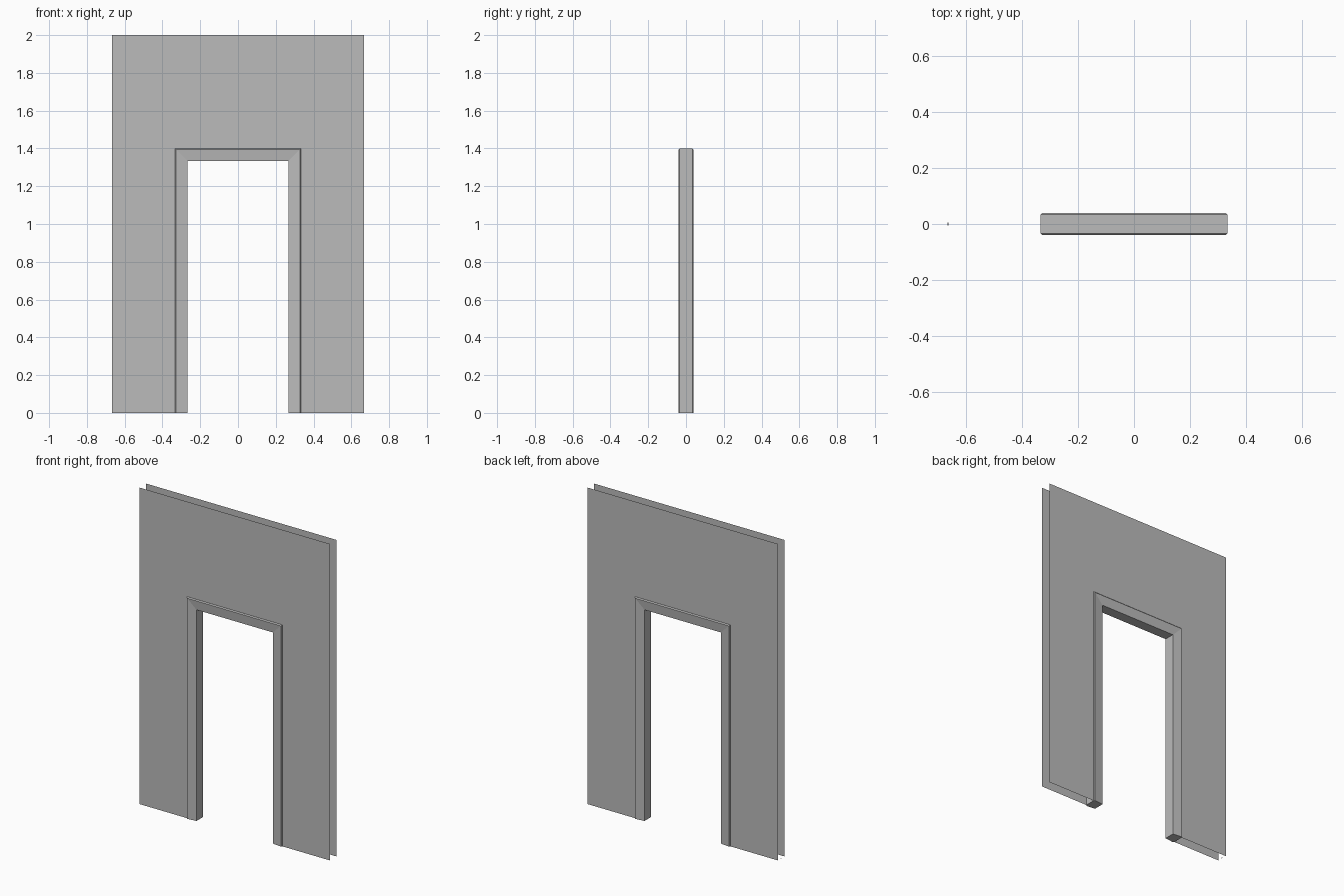
import bpy
import bmesh

cube = bpy.data.objects.get("Cube")
if cube:
    bpy.data.objects.remove(cube, do_unlink=True)

# Main sizes
HALF_WIDTH, HEIGHT = 0.667, 2.0
OUTER, INNER = 0.333, 0.267
FRAME_TOP = 1.4
WALL_Y, FRAME_Y, BEVEL = 0.033, 0.04, 0.006

grey = bpy.data.materials.new("plain grey")
grey.use_nodes = True
colour = (0.5, 0.5, 0.5, 1)
grey.diffuse_color = colour
grey.node_tree.nodes["Principled BSDF"].inputs["Base Color"].default_value = colour


def add_object(name, bm):
    mesh = bpy.data.meshes.new(name)
    bm.to_mesh(mesh)
    bm.free()
    mesh.materials.append(grey)
    obj = bpy.data.objects.new(name, mesh)
    bpy.context.collection.objects.link(obj)
    return obj


def arch_path(offset):
    """Door-shaped line from foot to foot at a distance from the centre."""
    top = FRAME_TOP - OUTER + offset
    return [(-offset, 0), (-offset, top), (offset, top), (offset, 0)]


def wall_sheet(name, y):
    """Thin wall face with a doorway cut in it, facing away from the centre."""
    bm = bmesh.new()
    shell = [(-HALF_WIDTH, 0), (-HALF_WIDTH, HEIGHT), (HALF_WIDTH, HEIGHT), (HALF_WIDTH, 0)]
    outline = shell + arch_path(OUTER)[::-1]
    face = bm.faces.new([bm.verts.new((x, y, z)) for x, z in outline])
    face.normal_update()
    if face.normal.y * y < 0:
        face.normal_flip()
    add_object(name, bm)


def door_frame():
    """Mitred casing: bevelled outer edge, faces sloping in to the opening."""
    half = [(INNER, WALL_Y), (OUTER - BEVEL, FRAME_Y), (OUTER, FRAME_Y - BEVEL)]
    section = half + [(o, -y) for o, y in reversed(half)]
    bm = bmesh.new()
    rails = [[bm.verts.new((x, y, z)) for x, z in arch_path(o)] for o, y in section]
    for a, b in zip(rails, rails[1:] + rails[:1]):
        for i in range(len(a) - 1):
            bm.faces.new((a[i], a[i + 1], b[i + 1], b[i]))
    for end in (0, -1):
        bm.faces.new([rail[end] for rail in rails])
    bmesh.ops.recalc_face_normals(bm, faces=bm.faces)
    add_object("door_frame", bm)


wall_sheet("wall_front", -WALL_Y)
wall_sheet("wall_back", WALL_Y)
door_frame()

# Tiny floor chip between the wall faces
bm = bmesh.new()
chip = [(-0.665, -0.006), (-0.661, -0.006), (-0.661, 0.006), (-0.665, 0.006)]
bm.faces.new([bm.verts.new((x, y, 0)) for x, y in chip])
add_object("floor_chip", bm)
